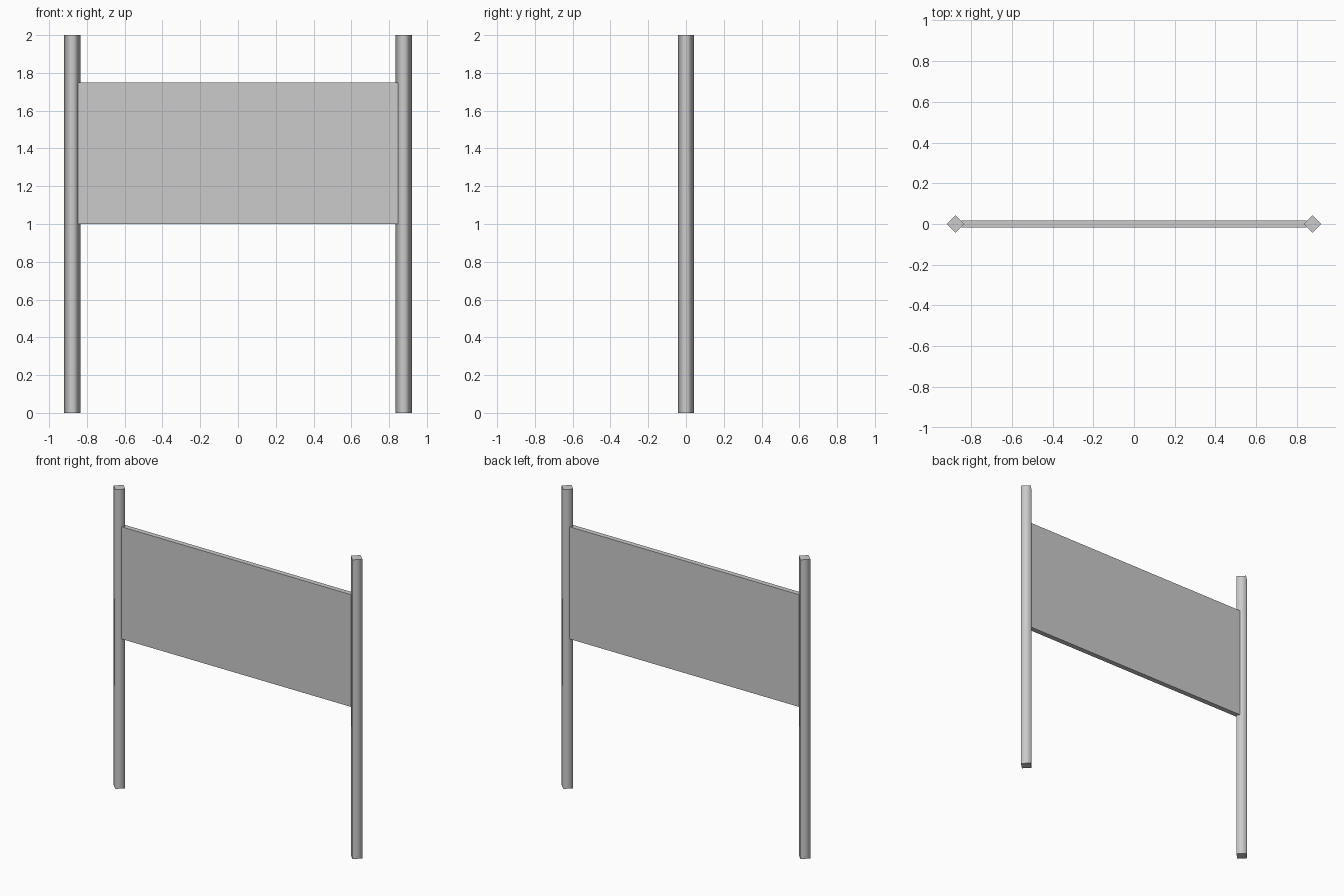
import bpy, math

if "Cube" in bpy.data.objects:
    bpy.data.objects.remove(bpy.data.objects["Cube"])

# Sign board panel
bpy.ops.mesh.primitive_cube_add(size=1, location=(0, 0, 1.375))
panel = bpy.context.object
panel.name = "sign_panel"
panel.scale = (1.696, 0.034, 0.75)
bpy.ops.object.transform_apply(location=False, rotation=False, scale=True)


def post(name, x):
    # Four-sided post, corner facing forward, smooth sides and crisp caps
    bpy.ops.mesh.primitive_cylinder_add(vertices=4, radius=0.043, depth=2, location=(x, 0, 1))
    ob = bpy.context.object
    ob.name = name
    me = ob.data
    sharp = me.attributes.new("sharp_edge", 'BOOLEAN', 'EDGE') if "sharp_edge" not in me.attributes else me.attributes["sharp_edge"]
    for e in me.edges:
        a, b = (me.vertices[i].co for i in e.vertices)
        sharp.data[e.index].value = abs(a.z - b.z) < 0.01
    for p in me.polygons:
        p.use_smooth = True


for side, x in (("left", -0.877), ("right", 0.877)):
    post(side + "_post", x)
